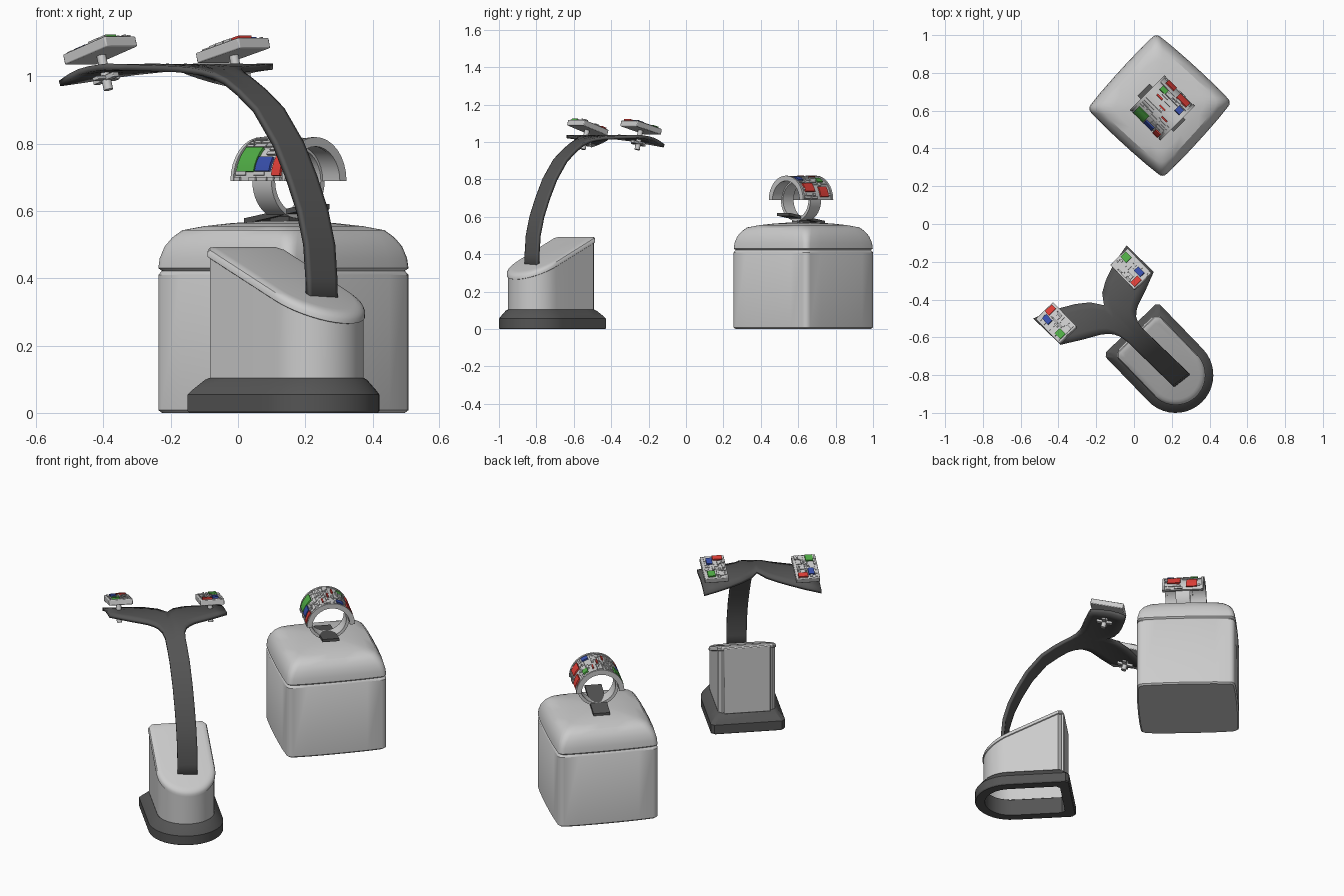
import bpy, bmesh, math, random
from mathutils import Vector as V

if "Cube" in bpy.data.objects:
    bpy.data.objects.remove(bpy.data.objects["Cube"])

random.seed(4)
UP = V((0, 0, 1))

def material(name, rgb):
    m = bpy.data.materials.new(name)
    m.diffuse_color = (*rgb, 1)
    m.use_nodes = True
    m.node_tree.nodes["Principled BSDF"].inputs["Base Color"].default_value = m.diffuse_color
    return m

DARK = material("dark", (0.09, 0.09, 0.09))
RED = material("red", (0.75, 0.05, 0.04))
GREEN = material("green", (0.08, 0.42, 0.06))
BLUE = material("blue", (0.04, 0.08, 0.42))

def direction(deg):
    a = math.radians(deg)
    return V((math.cos(a), math.sin(a), 0))

def finish(name, bm, mat=None, bevel=0, solid=0, recalc=True):
    if recalc:
        bmesh.ops.recalc_face_normals(bm, faces=bm.faces)
    me = bpy.data.meshes.new(name)
    bm.to_mesh(me)
    bm.free()
    ob = bpy.data.objects.new(name, me)
    bpy.context.collection.objects.link(ob)
    if mat:
        me.materials.append(mat)
    for p in me.polygons:
        p.use_smooth = True
    me.set_sharp_from_angle(angle=math.radians(32))
    if solid:
        s = ob.modifiers.new("thickness", 'SOLIDIFY')
        s.thickness, s.offset = solid, 0
    if bevel:
        b = ob.modifiers.new("bevel", 'BEVEL')
        b.width, b.segments = bevel, 2
    return ob

def loft(name, rings, mat=None, caps=(True, True), closed=False, bevel=0):
    bm = bmesh.new()
    vs = [[bm.verts.new(p) for p in r] for r in rings]
    n = len(vs[0])
    pairs = list(zip(vs, vs[1:])) + ([(vs[-1], vs[0])] if closed else [])
    for a, b in pairs:
        for i in range(n):
            bm.faces.new((a[i], a[(i + 1) % n], b[(i + 1) % n], b[i]))
    if caps[0]:
        bm.faces.new(vs[0][::-1])
    if caps[1]:
        bm.faces.new(vs[-1])
    return finish(name, bm, mat, bevel)

def blocks(name, boxes, to_world, mat=None, bevel=0):
    """Boxes (a0, a1, b0, b1, h0, h1) bent onto a surface by to_world."""
    bm = bmesh.new()
    for a0, a1, b0, b1, h0, h1 in boxes:
        n = max(1, math.ceil((b1 - b0) / 0.025))
        rows = []
        for i in range(n + 1):
            b = b0 + (b1 - b0) * i / n
            rows.append([bm.verts.new(to_world(a, b, h)) for a, h in
                         ((a0, h0), (a1, h0), (a1, h1), (a0, h1))])
        for r, s in zip(rows, rows[1:]):
            for k in range(4):
                bm.faces.new((r[k], r[(k + 1) % 4], s[(k + 1) % 4], s[k]))
        bm.faces.new(rows[0][::-1])
        bm.faces.new(rows[-1])
    return finish(name, bm, mat, bevel)

def circuitry(name, to_world, ha, hb, row, h0, h1, panels):
    """Coloured panels surrounded by seeded random raised bars."""
    for i, (mat, a, b, wa, wb) in enumerate(panels):
        blocks(f"{name}_panel_{i}", [(a - wa, a + wa, b - wb, b + wb, h0, h1)], to_world, mat)
    bars, b = [], -hb
    while b + row <= hb + 1e-6:
        a = -ha
        while a < ha - row * 0.5:
            a1 = min(ha, a + random.uniform(0.8, 3) * row)
            b1 = b + row * random.choice((0.65, 0.65, 1.0))
            if not any(a < p[1] + p[3] and a1 > p[1] - p[3] and b < p[2] + p[4] and b1 > p[2] - p[4]
                       for p in panels):
                bars.append((a, a1, b, b1, h0, h0 + (h1 - h0) * random.uniform(0.4, 1)))
            a = a1 + row * 0.3
        b += row
    blocks(name + "_bars", bars, to_world)

# display box: softly bulging rounded square body and lid
BOX, BX, BY = V((0.135, 0.627, 0)), direction(47.6), direction(137.6)

def square(h, z, r=0.03):
    pts = []
    for k in range(4):
        x, y = direction(90 * k), direction(90 * k + 90)
        for t in (-0.6, -0.2, 0.2, 0.6):
            pts.append(x * (h + 0.008 * (1 - t * t)) + y * h * t)
        for j in range(5):
            pts.append((x + y) * (h - r) + direction(90 * k + 22.5 * j) * r)
    return [BOX + BX * p.x + BY * p.y + UP * z for p in pts]

H = 0.272
loft("box_body", [square(H - i, z) for i, z in
     ((0.008, 0), (0, 0.008), (0, 0.41), (0.006, 0.42), (0.012, 0.426))])
loft("box_lid", [square(H - i, z, r) for i, z, r in
     ((0.008, 0.422, .03), (0, 0.43, .03), (0.003, 0.46, .03), (0.012, 0.495, .035), (0.027, 0.522, .04),
      (0.046, 0.543, .045), (0.09, 0.555, .05), (0.15, 0.564, .04), (0.22, 0.57, .015))])

# bracelet lying on the box: thin full band and wide half cuff
CUFF, CA, CB = V((0.15, 0.615, 0.69)), direction(-45), direction(45)

def on_cuff(a, b, h):
    t = b / 0.124
    return CUFF + CA * a + (CB * math.sin(t) + UP * math.cos(t)) * (0.124 + h)

def ring(radius, a):
    return [CUFF + CA * a + (CB * math.cos(t) + UP * math.sin(t)) * radius
            for t in (math.tau * i / 40 for i in range(40))]

loft("bracelet_band", [ring(0.112, -0.04), ring(0.112, 0.04), ring(0.096, 0.04), ring(0.096, -0.04)],
     caps=(False, False), closed=True)
HALF = 0.124 * math.pi / 2
blocks("bracelet_cuff", [(-0.108, 0.108, -HALF, HALF, -0.02, 0)], on_cuff)
blocks("bracelet_cuff_rims", [(s - 0.006, s + 0.006, -HALF, HALF, -0.022, 0.006) for s in (-0.108, 0.108)], on_cuff)
circuitry("bracelet_circuit", on_cuff, 0.098, HALF, 0.0162, -0.002, 0.008, [
    (GREEN, -0.055, -0.128, 0.036, 0.04), (BLUE, 0.015, -0.145, 0.03, 0.022), (RED, 0.075, -0.15, 0.018, 0.03),
    (BLUE, 0.073, 0.054, 0.018, 0.018), (RED, 0.05, 0.125, 0.036, 0.025), (RED, -0.05, 0.15, 0.03, 0.028),
    (GREEN, -0.06, 0.075, 0.02, 0.015), (RED, 0.0, 0.0, 0.02, 0.004), (RED, -0.05, 0.03, 0.02, 0.004),
    (RED, 0.05, -0.035, 0.02, 0.004)])

# tongue holding the bracelet, rising to the front
def on_tongue(a, b, h):
    return V((0.145, 0.615, 0.592)) + CA * a + CB * b + UP * (h + 0.16 * a)

blocks("bracelet_tongue", [(-0.135, 0.135, -0.045, 0.045, -0.008, 0.008)], on_tongue, DARK)
blocks("tongue_foot", [(-0.04, 0.04, -0.03, 0.03, -0.035, 0)], on_tongue, DARK)

# pedestal: U-shaped plan, flat at the back, round at the front
PED, PF, PR = V((0.22, -0.80, 0)), direction(134), direction(44)
LEN, RAD = 0.343, 0.2

def u_ring(inset, z):
    r, l, c = RAD - inset, LEN - inset, 0.018
    pts = [(l, -r + c), (l - c, -r)] + [(l * k, -r) for k in (0.7, 0.35)]
    pts += [(-r * math.cos(t), r * math.sin(t)) for t in
            (math.pi * (i / 20 - 0.5) for i in range(21))]
    pts += [(l * k, r) for k in (0.35, 0.7)] + [(l - c, r), (l, r - c)]
    return [PED + PF * u + PR * v + UP * (z(LEN - u) if callable(z) else z) for u, v in pts]

def slope(z0):
    return lambda s: z0 - 0.45 * s

loft("pedestal_base", [u_ring(i, z) for i, z in
     ((0.004, 0), (0, 0.006), (0, 0.055), (0.008, 0.066), (0.036, 0.098), (0.046, 0.104), (0.055, 0.098), (0.055, 0))],
     DARK, (False, False), closed=True)
loft("pedestal_body", [u_ring(0.047, 0.095), u_ring(0.047, slope(0.492))], caps=(False, False))
loft("pedestal_cap", [u_ring(i, slope(z)) for i, z in
     ((0.047, 0.488), (0.042, 0.491), (0.042, 0.503), (0.047, 0.513), (0.058, 0.519), (0.072, 0.521))],
     caps=(False, True))
blocks("pedestal_back_panel", [(LEN - 0.06, LEN - 0.034, -0.125, 0.125, 0.1, 0.485)],
       lambda a, b, h: PED + PF * a + PR * b + UP * h, bevel=0.004)

# forked arm: bent sheet, one half given by two rails, then mirrored
FOOT, AF = V((0.25, -0.825, 0)), direction(136)
AR = direction(46) - AF * 0.14
BEND = [(0, .30), (.003, .40), (.012, .5), (.04, .6), (.085, .7), (.14, .8), (.22, .9), (.29, .952),
        (.345, .985), (.40, 1.008), (.46, 1.022), (.55, 1.03), (.65, 1.018), (.70, 1.0), (.76, .97)]

def arm_point(u, v):
    for (u0, z0), (u1, z1) in zip(BEND, BEND[1:]):
        if u <= u1:
            break
    return FOOT + AF * u + AR * v + UP * (z0 + (z1 - z0) * (u - u0) / (u1 - u0))

inner = [(u, 0) for u, z in BEND[:9]] + [(.42, 0), (.50, 0), (.568, 0), (.625, .04),
                                         (.665, .10), (.695, .165), (.72, .235), (.742, .31)]
outer = [(u, .053) for u, z in BEND[:9]] + [(.385, .06), (.415, .074), (.437, .095), (.457, .125),
                                            (.475, .165), (.495, .21), (.52, .26), (.545, .31)]
bm = bmesh.new()
N = 5
for side in (-1, 1):
    rows = []
    for (ui, vi), (uo, vo) in zip(inner, outer):
        rows.append([bm.verts.new(arm_point(ui + (uo - ui) * k / N, side * (vi + (vo - vi) * k / N)))
                     for k in range(N + 1)])
    for a, b in zip(rows, rows[1:]):
        for k in range(N):
            q = (a[k], a[k + 1], b[k + 1], b[k])
            bm.faces.new(q if side > 0 else q[::-1])
bmesh.ops.remove_doubles(bm, verts=bm.verts, dist=1e-4)
finish("forked_arm", bm, DARK, solid=0.018)

# circuit pads on the two arm tips, each with a post and a clip below
def pad(name, centre, tilt, flip):
    t = math.radians(tilt)
    f = direction(134) * math.cos(t) - UP * math.sin(t)
    r = direction(44)
    n = r.cross(f)
    def local(a, b, h):
        return V(centre) + f * a + r * b + n * h
    blocks(name + "_plate", [(-0.094, 0.094, -0.064, 0.064, -0.017, 0.015)], local, bevel=0.004)
    circuitry(name + "_circuit", local, 0.084, 0.054, 0.0135, 0.012, 0.024, [
        (RED, flip * 0.07, flip * 0.025, 0.016, 0.026), (BLUE, flip * 0.045, -flip * 0.022, 0.024, 0.016),
        (GREEN, -flip * 0.062, -flip * 0.025, 0.022, 0.02)])
    bm = bmesh.new()
    bmesh.ops.create_cone(bm, cap_ends=True, segments=16, radius1=0.014, radius2=0.014, depth=0.11)
    for v in bm.verts:
        v.co = local(v.co.y, v.co.x, v.co.z - 0.068)
    finish(name + "_post", bm)
    blocks(name + "_clip", [(-0.045, 0.045, -0.012, 0.012, -0.095, -0.08),
                            (-0.012, 0.012, -0.045, 0.045, -0.093, -0.082)], local, bevel=0.002)

pad("left_pad", (-0.41, -0.525, 1.078), 17, 1)
pad("right_pad", (-0.015, -0.24, 1.078), 14, -1)
